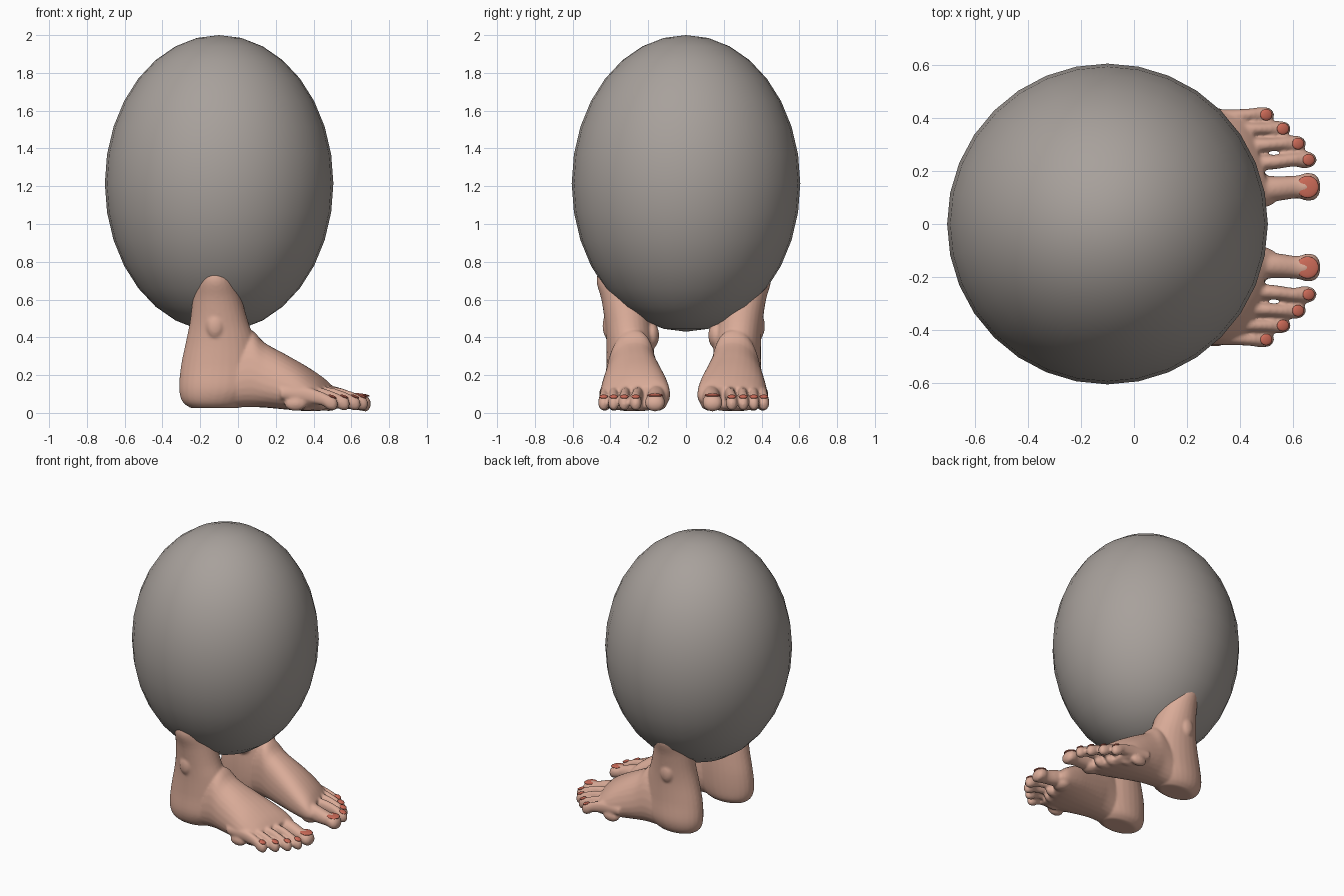
import bpy, bmesh
from math import cos, sin, pi
from mathutils import Vector, Matrix

cube = bpy.data.objects.get("Cube")
if cube:
    bpy.data.objects.remove(cube, do_unlink=True)

FOOT_Y = -0.012  # mirror plane of the two feet


def material(name, rgb):
    m = bpy.data.materials.new(name)
    m.use_nodes = True
    m.diffuse_color = (*rgb, 1)
    bsdf = m.node_tree.nodes["Principled BSDF"]
    bsdf.inputs["Base Color"].default_value = (*rgb, 1)
    bsdf.inputs["Roughness"].default_value = 0.6
    return m


def add_object(name, bm, mat):
    bmesh.ops.recalc_face_normals(bm, faces=bm.faces)
    for f in bm.faces:
        f.smooth = True
    mesh = bpy.data.meshes.new(name)
    bm.to_mesh(mesh)
    bm.free()
    mesh.materials.append(mat)
    ob = bpy.data.objects.new(name, mesh)
    bpy.context.collection.objects.link(ob)
    return ob


def refine(rows, steps=4):
    """Catmull-Rom interpolation between section rows."""
    rows = [Vector(r) for r in rows]
    out = []
    for i in range(len(rows) - 1):
        a, b, c, d = (rows[min(max(i + k, 0), len(rows) - 1)] for k in (-1, 0, 1, 2))
        for s in range(steps):
            t = s / steps
            out.append(b + (c - a) * (t / 2) + (2 * a - 5 * b + 4 * c - d) * (t * t / 2)
                       + (3 * b - a - 3 * c + d) * (t ** 3 / 2))
    return out + [rows[-1]]


def loft(bm, rings):
    loops = [[bm.verts.new(p) for p in ring] for ring in rings]
    for a, b in zip(loops, loops[1:]):
        for i in range(len(a)):
            j = (i + 1) % len(a)
            bm.faces.new((a[i], a[j], b[j], b[i]))
    bm.faces.new(loops[0][::-1])
    bm.faces.new(loops[-1])


def oval(n=28, power=0.85):
    for i in range(n):
        c, s = cos(2 * pi * i / n), sin(2 * pi * i / n)
        yield (abs(c) ** power * (1 if c > 0 else -1),
               abs(s) ** power * (1 if s > 0 else -1))


def ball(bm, centre, radii, pitch=0.0):
    mat = (Matrix.Translation(centre) @ Matrix.Rotation(pitch, 4, 'Y')
           @ Matrix.Diagonal((*radii, 1)))
    bmesh.ops.create_uvsphere(bm, u_segments=24, v_segments=12, radius=1, matrix=mat)


skin = material("skin", (0.70, 0.41, 0.315))
nail_red = material("nail_red", (0.62, 0.15, 0.10))
stone = material("warm_grey", (0.39, 0.355, 0.33))

# Egg-shaped body
bm = bmesh.new()
bmesh.ops.create_uvsphere(bm, u_segments=32, v_segments=16, radius=1,
                          matrix=Matrix.Translation((-0.1, 0, 1.215))
                          @ Matrix.Diagonal((0.605, 0.605, 0.785, 1)))
add_object("egg_body", bm, stone)

# Heel and ankle: z, back x, front x, inner y, outer y
bm = bmesh.new()
leg = [(.025, -.25, .0, .21, .36), (.06, -.295, .05, .175, .395),
       (.13, -.312, .1, .16, .415), (.25, -.302, .11, .155, .41),
       (.38, -.275, .09, .16, .41), (.48, -.255, .055, .17, .418),
       (.6, -.24, .02, .18, .436), (.7, -.225, -.01, .19, .462),
       (.78, -.2, -.03, .22, .44)]
loft(bm, [[((x0 + x1) / 2 + u * (x1 - x0) / 2, (y0 + y1) / 2 + v * (y1 - y0) / 2, z)
           for u, v in oval(power=1)] for z, x0, x1, y0, y1 in refine(leg)])

# Instep: x, inner y, outer y, bottom z, top z, backward slant of the outer side
instep = [(-.2, .19, .38, .03, .2, 0), (-.05, .17, .41, .028, .36, 0),
          (.06, .145, .425, .03, .44, 0), (.14, .125, .44, .028, .372, 0),
          (.25, .095, .458, .018, .31, .05), (.35, .068, .467, .01, .25, .15),
          (.43, .058, .46, .01, .19, .25), (.475, .075, .445, .025, .14, .3)]
rings = []
for x, y0, y1, z0, z1, slant in refine(instep):
    ring = []
    for u, v in oval():
        up = (v + 1) / 2
        # the section narrows upward and its ridge leans inward
        y = u * (1 - 0.22 * up) - 0.16 * up * up
        ring.append((x - slant * y * (y1 - y0) / 2,
                     (y0 + y1) / 2 + y * (y1 - y0) / 2, z0 + up * (z1 - z0)))
    rings.append(ring)
loft(bm, rings)

# Ankle bones
ball(bm, (-.12, .395, .46), (.05, .035, .07))
ball(bm, (-.07, .17, .41), (.06, .04, .07))

# Toes: base y, tip y, tip x, thickness
toes = [(.145, .152, .70, .054), (.245, .254, .685, .032), (.31, .315, .645, .031),
        (.37, .371, .588, .030), (.418, .424, .525, .030)]
nails = bmesh.new()
for yb, yt, tip, r in toes:
    big = r > .05
    # x, y, z, half width, half height
    path = [(tip - .30, yb, .105, r, r * 1.1),
            (tip - .17, yb, .095 if not big else .08, r * .88, .042 if not big else .056),
            (tip - .085, yt, .077 if not big else .062, r * .8, .036 if not big else .045),
            (tip - .05, yt, .058, r * .98, .039 if not big else .046),
            (tip - .02, yt, .05, r * .9, .037 if not big else .042),
            (tip - .004, yt, .048, r * .6, .026),
            (tip + .003, yt, .047, r * .2, .01)]
    loft(bm, [[(x, y + u * w, z + v * h) for u, v in oval(20, 0.95)]
              for x, y, z, w, h in refine(path)])
    # Ball pad under the toe root
    ball(bm, (tip - .22, yb, .05), (.06, r * 1.05, .04))
    # Nail plate
    if big:
        ball(nails, (tip - .045, yt, .094), (.042, .042, .008), .1)
    else:
        ball(nails, (tip - .026, yt, .086), (.024, .022, .008), .35)

feet = add_object("feet", bm, skin)
feet_nails = add_object("toenails", nails, nail_red)

# Fuse the foot into one soft surface, then mirror both parts to the other side
remesh = feet.modifiers.new("fuse", 'REMESH')
remesh.mode = 'VOXEL'
remesh.voxel_size = 0.008
remesh.use_smooth_shade = True
soften = feet.modifiers.new("soften", 'SMOOTH')
soften.factor = 0.5
soften.iterations = 6
for ob in (feet, feet_nails):
    ob.location.y = FOOT_Y
    mirror = ob.modifiers.new("other_side", 'MIRROR')
    mirror.use_axis = (False, True, False)
    mirror.use_mirror_merge = False
